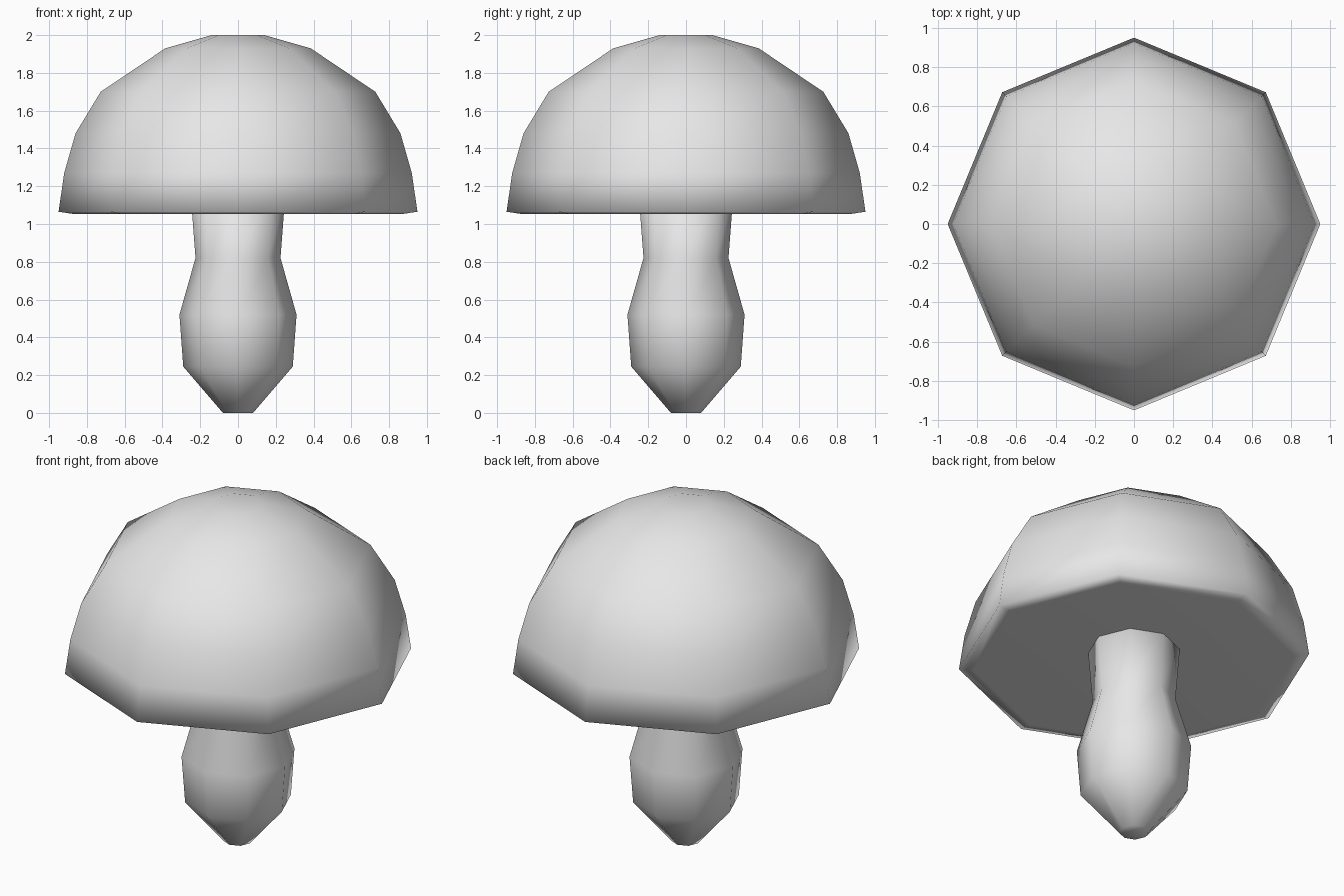
import bpy
import bmesh
from math import cos, sin, tau

SIDES = 8

cube = bpy.data.objects.get("Cube")
if cube:
    bpy.data.objects.remove(cube, do_unlink=True)

grey = bpy.data.materials.new("light_grey")
grey.use_nodes = True
colour = (0.8, 0.8, 0.8, 1)
grey.diffuse_color = colour
grey.node_tree.nodes["Principled BSDF"].inputs["Base Color"].default_value = colour


def turned(name, profile):
    """Turn a (radius, height) profile into a closed octagonal solid."""
    bm = bmesh.new()
    rings = []
    for r, z in profile:
        if r == 0:
            rings.append([bm.verts.new((0, 0, z))] * SIDES)
        else:
            rings.append([bm.verts.new((r * cos(tau * i / SIDES), r * sin(tau * i / SIDES), z))
                          for i in range(SIDES)])
    for low, high in zip(rings, rings[1:]):
        for i in range(SIDES):
            j = (i + 1) % SIDES
            corners = dict.fromkeys((low[i], low[j], high[j], high[i]))
            bm.faces.new(list(corners))
    # flat ends
    for ring in (rings[0], rings[-1]):
        if len(set(ring)) == SIDES:
            bm.faces.new(ring)
    bmesh.ops.recalc_face_normals(bm, faces=bm.faces)
    for face in bm.faces:
        face.smooth = True
    mesh = bpy.data.meshes.new(name)
    bm.to_mesh(mesh)
    bm.free()
    mesh.materials.append(grey)
    obj = bpy.data.objects.new(name, mesh)
    bpy.context.collection.objects.link(obj)
    return obj


# Domed cap with a thin turned-under rim and a shallow hollow underside
turned("mushroom_cap", [(0, 1.16), (0.87, 1.053), (0.95, 1.065), (0.92, 1.27), (0.86, 1.48),
                        (0.727, 1.70), (0.385, 1.93), (0.14, 2.0)])

# Bulbous stem, its top end just inside the cap
turned("mushroom_stem", [(0.08, 0), (0.29, 0.245), (0.31, 0.52), (0.225, 0.82), (0.25, 1.15)])
